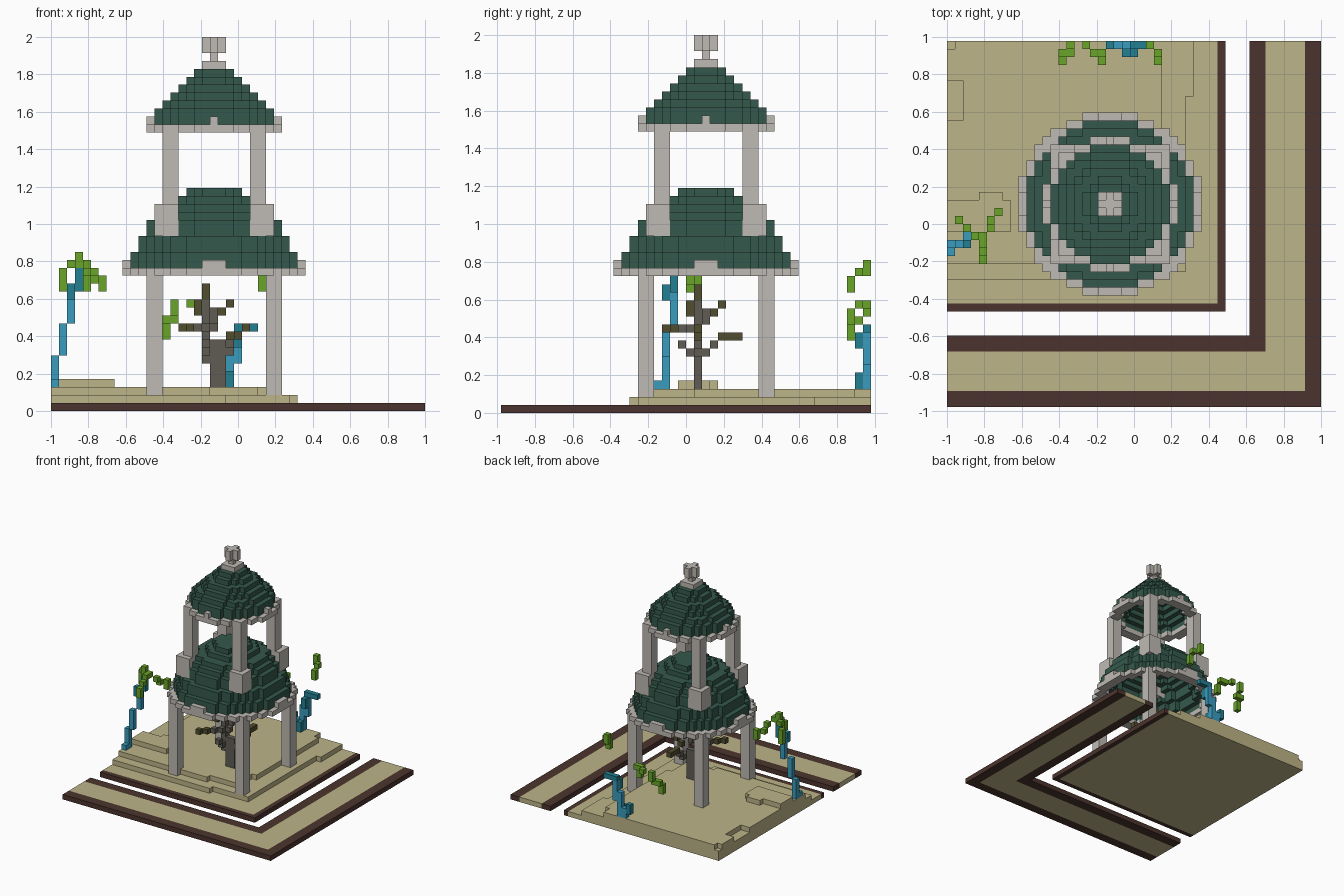
import bpy
import bmesh
from mathutils import Vector

cube = bpy.data.objects.get("Cube")
if cube:
    bpy.data.objects.remove(cube, do_unlink=True)

# Block grid
COLS, ROWS = 47, 46
UNIT = 2 / COLS
CENTRE_X, CENTRE_Y = 20, 25  # middle block of the tower


def material(name, hex_code):
    channels = [int(hex_code[i:i + 2], 16) / 255 for i in (0, 2, 4)]
    linear = [c / 12.92 if c < 0.04 else ((c + 0.055) / 1.055) ** 2.4 for c in channels]
    mat = bpy.data.materials.new(name)
    mat.use_nodes = True
    colour = (*linear, 1)
    mat.diffuse_color = colour
    mat.node_tree.nodes["Principled BSDF"].inputs["Base Color"].default_value = colour
    return mat


SAND = material("sand", "BDB588")
BROWN = material("dark brown", "4B342E")
STONE = material("pale stone", "BFBAB4")
ROOF = material("dark green roof", "34594C")
LEAF = material("leaf green", "6AA528")
BLUE = material("light blue", "3A9CBE")
TEAL = material("teal", "238092")
BARK = material("grey bark", "605C53")
OLIVE = material("olive bark", "504D2E")


def box(x0, x1, y0, y1, z0, z1):
    return {(x, y, z) for x in range(x0, x1) for y in range(y0, y1) for z in range(z0, z1)}


def disc(radius, z):
    reach = range(-int(radius), int(radius) + 1)
    return {(CENTRE_X + dx, CENTRE_Y + dy, z) for dx in reach for dy in reach
            if dx * dx + dy * dy <= radius * radius}


def walk(*points):
    """Blocks along a path of block positions."""
    cells = {points[0]}
    for a, b in zip(points, points[1:]):
        start, end = Vector(a), Vector(b)
        steps = int(max(abs(c) for c in end - start))
        for s in range(1, steps + 1):
            cells.add(tuple(round(c) for c in start.lerp(end, s / steps)))
    return cells


def four_ways(cells):
    """Mirror blocks across both middle planes of the tower."""
    result = set()
    for x, y, z in cells:
        for mx in (x, 2 * CENTRE_X - x):
            for my in (y, 2 * CENTRE_Y - y):
                result.add((mx, my, z))
    return result


def dome(radii, z):
    """Hollow stepped dome, one radius per layer from the bottom up."""
    cells = set()
    for i, radius in enumerate(radii):
        layer = disc(radius, z + i)
        if i + 1 < len(radii):
            layer -= disc(radii[i + 1] - 1, z + i)
        cells |= layer
    return cells


def build(name, mat, cells):
    """Make one object from the outer faces of a set of blocks."""
    bm = bmesh.new()
    corners = {}

    def vert(p):
        key = tuple(p)
        if key not in corners:
            x, y, z = key
            corners[key] = bm.verts.new(((x - COLS / 2) * UNIT, (y - ROWS / 2) * UNIT, z * UNIT))
        return corners[key]

    for cell in sorted(cells):
        for axis in range(3):
            for side in (0, 1):
                near = list(cell)
                near[axis] += 1 if side else -1
                if tuple(near) in cells:
                    continue
                u, v = (axis + 1) % 3, (axis + 2) % 3
                loop = []
                for du, dv in ((0, 0), (1, 0), (1, 1), (0, 1)):
                    p = list(cell)
                    p[axis] += side
                    p[u] += du
                    p[v] += dv
                    loop.append(vert(p))
                bm.faces.new(loop if side else loop[::-1])
    mesh = bpy.data.meshes.new(name)
    bm.to_mesh(mesh)
    bm.free()
    mesh.materials.append(mat)
    obj = bpy.data.objects.new(name, mesh)
    bpy.context.collection.objects.link(obj)
    return obj


def corner_strip(outer_x, outer_y, width):
    """L-shaped ground strip along the right and front edges."""
    return (box(0, outer_x, outer_y, ROWS, 0, 1)
            - box(0, outer_x - width, outer_y + width, ROWS, 0, 1))


# Ground strips
build("outer_kerb", BROWN, corner_strip(47, 0, 2))
build("path", SAND, corner_strip(45, 2, 5))
build("inner_kerb", BROWN, corner_strip(40, 7, 2))
build("plaza_kerb", BROWN, corner_strip(35, 12, 1))

# Stepped plaza with worn edges
plaza = box(0, 34, 13, 46, 0, 1)
plaza |= box(0, 30, 17, 46, 1, 2) | box(0, 22, 16, 17, 1, 2) | box(30, 31, 39, 46, 1, 2)
plaza |= box(0, 26, 19, 46, 2, 3) | box(0, 20, 18, 19, 2, 3) | box(26, 27, 24, 44, 2, 3)
plaza |= box(0, 8, 22, 26, 3, 4) | box(4, 7, 26, 27, 3, 4)
plaza -= box(0, 2, 36, 41, 2, 3) | box(0, 1, 45, 46, 2, 3)
build("plaza", SAND, plaza)

# Tower pillars
build("lower_pillars", STONE, four_ways(box(12, 14, 17, 19, 2, 17)))
build("upper_pillars", STONE,
      four_ways(box(14, 16, 19, 21, 22, 35) | box(13, 16, 18, 21, 22, 26)))


def eave(name, radius, z, half):
    """Stone ring with a raised tooth on each of the four sides."""
    cells = disc(radius, z) - disc(radius - 2, z)
    r = int(radius)
    for d in range(-half, half + 1):
        for s in (-r, r):
            cells |= {(CENTRE_X + d, CENTRE_Y + s, z + 1), (CENTRE_X + s, CENTRE_Y + d, z + 1)}
    build(name, STONE, cells)


# Eaves and domes
eave("lower_eave", 11.5, 17, 1)
eave("upper_eave", 8.5, 35, 0)
build("lower_dome", ROOF,
      dome([10.5, 10.5, 9.5, 9.5, 8.5, 8.5, 7.5, 6.5, 4.5, 3.5], 18)
      - four_ways(box(13, 16, 18, 21, 22, 26)))
build("upper_dome", ROOF, dome([7.5, 7.5, 6.5, 5.5, 4.5, 3.5, 2.5], 36))

# Finial with a cross-shaped head
build("finial", STONE, box(19, 22, 24, 27, 43, 44) | box(20, 21, 25, 26, 44, 45)
      | box(19, 22, 25, 26, 45, 47) | box(20, 21, 24, 27, 45, 47))

# Bare tree under the tower
build("tree_trunk", BARK, box(20, 22, 24, 25, 3, 9) | box(19, 20, 24, 25, 6, 14)
      | walk((22, 24, 7), (22, 25, 7), (22, 26, 8))
      | walk((19, 23, 10), (18, 22, 10)) | walk((19, 23, 7), (19, 22, 8))
      | walk((20, 24, 10), (20, 25, 11), (20, 25, 12)))
build("tree_branches", OLIVE, box(19, 20, 24, 25, 14, 16)
      | walk((22, 27, 9), (22, 29, 9)) | walk((17, 21, 10), (16, 20, 10))
      | walk((23, 24, 9), (24, 24, 10)) | walk((21, 26, 12), (22, 27, 13))
      | walk((18, 23, 12), (18, 23, 13)))

# Side vine
build("side_vine_stem", BLUE, walk((0, 19, 3), (0, 20, 3), (0, 20, 6))
      | walk((1, 20, 7), (1, 20, 10)) | walk((2, 21, 11), (2, 21, 14)))
build("side_vine_tip", TEAL, walk((3, 21, 15), (3, 21, 17)) | walk((2, 20, 14), (2, 20, 15)))
build("side_vine_leaves", LEAF,
      walk((1, 23, 15), (1, 23, 17), (2, 22, 18), (3, 21, 18), (3, 21, 19), (4, 21, 18),
           (5, 22, 17), (5, 23, 16), (6, 24, 16), (6, 24, 15))
      | walk((4, 20, 18), (4, 19, 17), (4, 18, 16), (4, 18, 15)))

# Back vine
build("back_vine_stem", BLUE, walk((22, 45, 3), (22, 45, 7)) | walk((23, 45, 6), (23, 45, 9))
      | walk((21, 45, 3), (21, 45, 4)))
build("back_vine_tip", TEAL, walk((23, 45, 10), (25, 45, 10)) | walk((22, 44, 3), (22, 44, 4))
      | walk((23, 44, 8), (23, 44, 9)) | walk((20, 45, 4), (20, 45, 5)))
build("back_vine_leaves", LEAF,
      walk((25, 45, 18), (25, 45, 17), (26, 44, 17), (26, 43, 16), (26, 43, 15))
      | walk((15, 45, 13), (15, 45, 12), (15, 44, 11), (14, 44, 11), (14, 43, 10), (14, 43, 9))
      | walk((17, 45, 13), (18, 44, 13), (19, 44, 13), (19, 43, 12), (19, 43, 11)))
